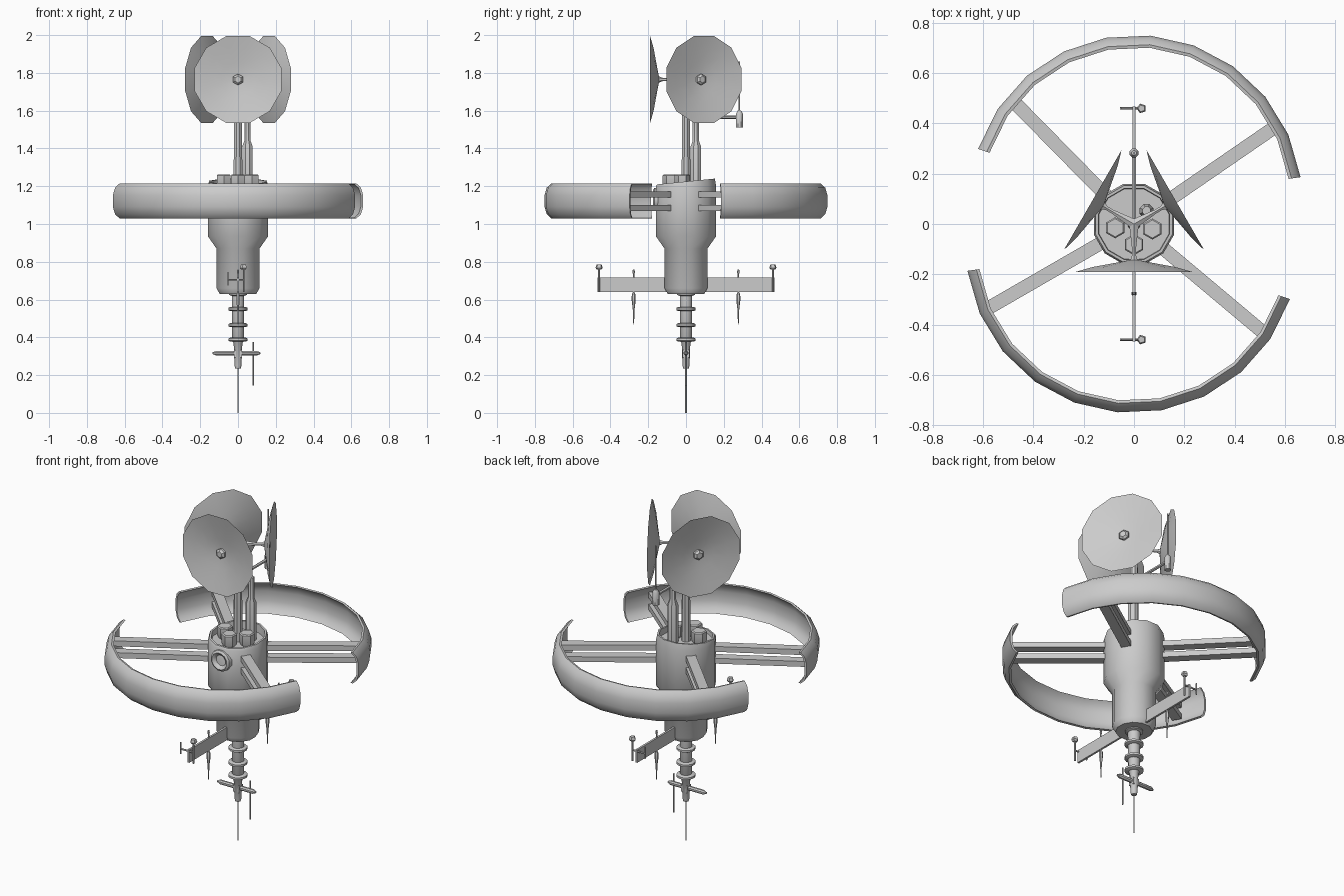
import bpy, bmesh, math
from mathutils import Vector, Matrix

cube = bpy.data.objects.get("Cube")
if cube:
    bpy.data.objects.remove(cube, do_unlink=True)

GREY = (0.6, 0.6, 0.6, 1.0)
metal = bpy.data.materials.new("light_grey_metal")
metal.use_nodes = True
metal.diffuse_color = GREY
metal.node_tree.nodes["Principled BSDF"].inputs["Base Color"].default_value = GREY


def finish(name, bm, smooth=40):
    bmesh.ops.recalc_face_normals(bm, faces=bm.faces)
    mesh = bpy.data.meshes.new(name)
    bm.to_mesh(mesh)
    bm.free()
    obj = bpy.data.objects.new(name, mesh)
    bpy.context.collection.objects.link(obj)
    mesh.materials.append(metal)
    if smooth:
        bpy.ops.object.select_all(action='DESELECT')
        obj.select_set(True)
        bpy.context.view_layer.objects.active = obj
        bpy.ops.object.shade_smooth_by_angle(angle=math.radians(smooth))
    return obj


def skin(bm, rings, closed=False, caps=True):
    """Bridge rings of points into a tube."""
    rows = [[bm.verts.new(p) for p in ring] for ring in rings]
    n = len(rows[0])
    for a, b in zip(rows, rows[1:]):
        for i in range(n):
            j = (i + 1) % n
            bm.faces.new((a[i], a[j], b[j], b[i]))
    if caps:
        bm.faces.new(rows[0])
        bm.faces.new(rows[-1])
    return rows


def lathe(name, profile, sides, at=(0, 0, 0), axis=(0, 0, 1), smooth=40, slant=None):
    """Revolve (radius, height) pairs about an axis through a point."""
    turn = Vector((0, 0, 1)).rotation_difference(Vector(axis)).to_matrix()
    bm = bmesh.new()
    rings = []
    for r, h in profile:
        ring = []
        for k in range(sides):
            a = 2 * math.pi * (k + 0.5) / sides
            p = Vector((r * math.cos(a), r * math.sin(a), h))
            if slant and h > slant[0]:
                p.z += slant[1] * p.y
            ring.append(turn @ p + Vector(at))
        rings.append(ring)
    skin(bm, rings)
    return finish(name, bm, smooth)


def rod(name, a, b, r, sides=6, r2=None):
    a, b = Vector(a), Vector(b)
    return lathe(name, [(r, 0), (r2 or r, (b - a).length)], sides, a, (b - a).normalized())


def box(name, centre, size, spin=0):
    bm = bmesh.new()
    bmesh.ops.create_cube(bm, size=1)
    bm.transform(Matrix.Translation(centre) @ Matrix.Rotation(spin, 4, 'Z')
                 @ Matrix.Diagonal((*size, 1)))
    return finish(name, bm, 0)


# Main hull with a slanted, recessed top
lathe("hull", [(0.1, 0.63), (0.118, 0.66), (0.118, 0.87), (0.165, 0.935), (0.165, 1.2),
               (0.158, 1.225), (0.147, 1.225), (0.145, 1.19)], 12, slant=(1.21, 0.1))
lathe("hull_port", [(0.066, -0.02), (0.062, 0.008), (0.05, 0.016), (0.036, 0.008), (0.03, -0.004)],
      12, (0, -0.16, 1.13), (0, -1, 0))

# Tanks standing in the recess
for i, (x, y) in enumerate([(-0.075, -0.015), (0.073, -0.02), (0, -0.082)]):
    lathe(f"top_tank_{i + 1}", [(0.028, 1.18), (0.042, 1.205), (0.042, 1.257), (0.036, 1.263)],
          6, (x, y, 0))

# Masts
rod("main_mast", (0, 0, 1.18), (0, 0, 1.77), 0.026, 8, 0.02)
lathe("side_mast", [(0.03, 1.18), (0.03, 1.41), (0.018, 1.44), (0.018, 1.56)], 8, (0.05, 0.052, 0))

# Three dishes around the mast
for i, deg in enumerate((-90, 30, 150)):
    d = Vector((math.cos(math.radians(deg)), math.sin(math.radians(deg)), 0))
    hub = Vector((0, 0, 1.765))
    lathe(f"dish_{i + 1}", [(0.015, 0.143), (0.09, 0.157), (0.17, 0.171), (0.238, 0.19),
                            (0.17, 0.176), (0.09, 0.162), (0.02, 0.152)], 12, hub, d)
    lathe(f"dish_feed_{i + 1}", [(0.03, 0.15), (0.03, 0.165), (0.018, 0.175)], 6, hub, d)
    lathe(f"dish_stalk_{i + 1}", [(0.022, 0), (0.009, 0.1), (0.009, 0.125), (0.02, 0.15)], 6, hub, d)

# Rear antenna arm
rod("rear_arm", (0, 0, 1.565), (0, 0.28, 1.565), 0.009)
lathe("rear_sensor", [(0.019, 1.51), (0.019, 1.585), (0.01, 1.6)], 8, (0, 0.283, 0))
rod("rear_aerial", (0, 0.283, 1.6), (0, 0.283, 1.86), 0.004)

# Two curved ring panels, bowed outward in section
half = [(-0.036, 0.0925), (-0.012, 0.07), (0, 0.03)]
outer = half + [(r, -z) for r, z in reversed(half)]
section = outer + [(r - 0.012, z * 0.97) for r, z in reversed(outer)]
for side, base in (("rear", 85), ("front", 265)):
    mid = math.radians(base)
    centre = Vector((math.cos(mid), math.sin(mid), 0)) * 0.09 + Vector((0, 0, 1.122))
    bm = bmesh.new()
    rings = []
    for k in range(11):
        a = mid + math.radians(76.6) * (k / 5 - 1)
        rings.append([centre + Vector(((0.662 + r) * math.cos(a), (0.662 + r) * math.sin(a), z))
                      for r, z in section])
    skin(bm, rings)
    finish(f"{side}_ring_panel", bm, 35)

# Paired struts from hull to ring panels
for i, (deg, end) in enumerate([(134.5, 0.695), (34.5, 0.69), (210, 0.675), (-40, 0.68)]):
    a = math.radians(deg)
    mid_r = (0.12 + end) / 2
    for level, z in (("upper", 1.155), ("lower", 1.085)):
        box(f"{level}_strut_{i + 1}", (mid_r * math.cos(a), mid_r * math.sin(a), z),
            (end - 0.12, 0.054, 0.032), a)

# Lower boom with end sensors and hanging probes
box("lower_boom", (0, 0, 0.678), (0.012, 0.935, 0.076))
for side, s in (("front", -1), ("rear", 1)):
    y = 0.46 * s
    rod(f"{side}_sensor_post", (0.03, y, 0.64), (0.03, y, 0.765), 0.005)
    lathe(f"{side}_sensor_head", [(0.012, 0.758), (0.02, 0.768), (0.014, 0.785)], 5, (0.03, y, 0))
    rod(f"{side}_sensor_bar", (-0.055, y, 0.705), (0.03, y, 0.705), 0.005)
    rod(f"{side}_sensor_pin", (-0.053, y, 0.675), (-0.053, y, 0.745), 0.004)
    lathe(f"{side}_hanging_probe", [(0.002, 0.468), (0.005, 0.55), (0.011, 0.6), (0.01, 0.625),
                                    (0.004, 0.64), (0.004, 0.735), (0.007, 0.745),
                                    (0.004, 0.76)], 6, (0, 0.277 * s, 0))

# Tail stem with collars, needle and crossbar
lathe("tail_stem", [(0.015, 0.235), (0.019, 0.25), (0.024, 0.37), (0.032, 0.38), (0.034, 0.62),
                    (0.05, 0.625), (0.05, 0.64)], 12)
for i, z in enumerate((0.55, 0.465, 0.388)):
    lathe(f"tail_collar_{i + 1}", [(0.042, z - 0.011), (0.052, z - 0.006), (0.052, z + 0.006),
                                   (0.042, z + 0.011)], 12)
rod("tail_needle", (0, 0, 0), (0, 0, 0.24), 0.004)
lathe("crossbar", [(0.005, -0.135), (0.013, -0.115), (0.013, 0.1), (0.005, 0.118)],
      8, (0, 0, 0.316), (1, 0, 0))
box("crossbar_clamp", (0, 0, 0.312), (0.04, 0.036, 0.04))
rod("crossbar_aerial", (0.08, 0, 0.145), (0.08, 0, 0.375), 0.004)
